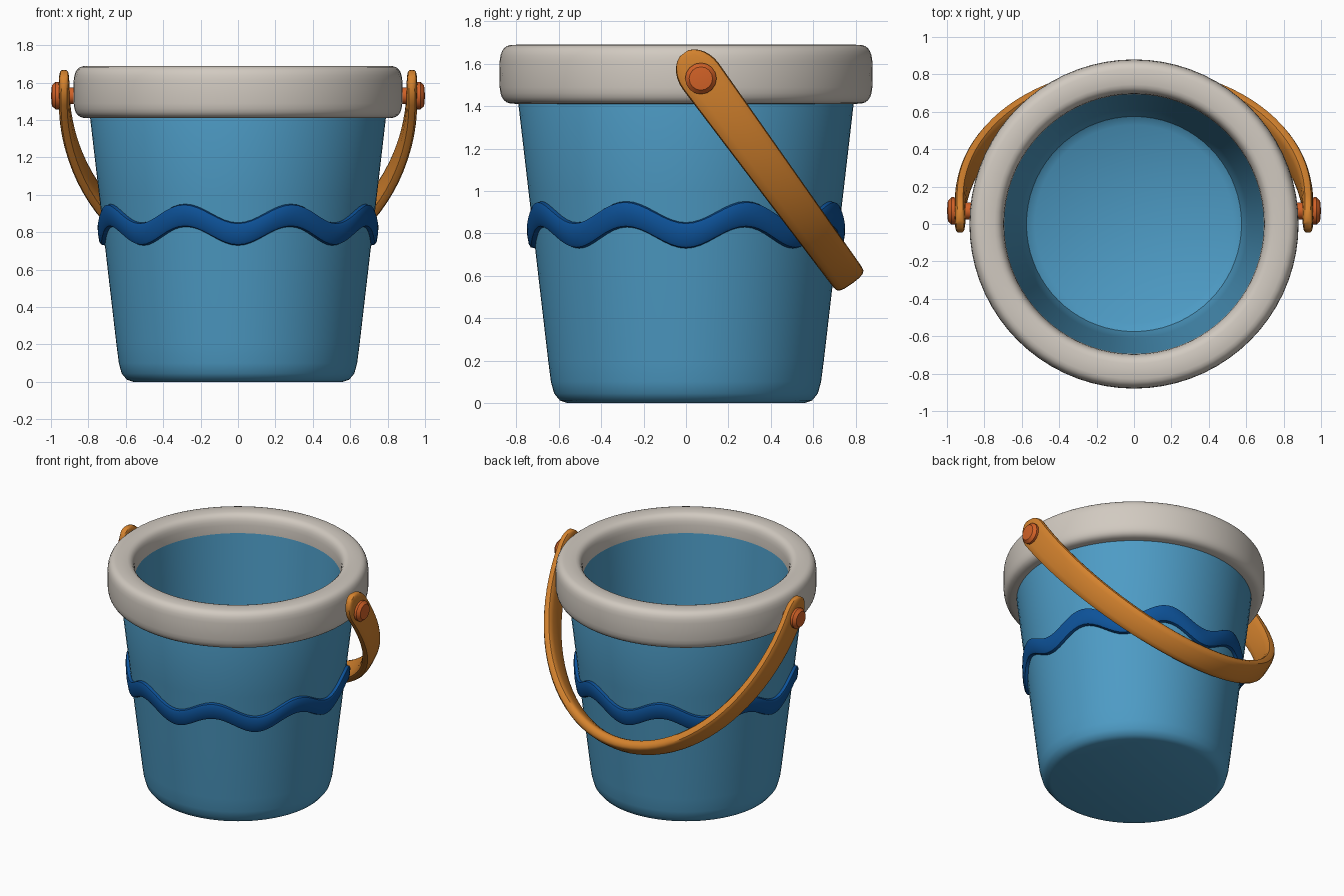
import bpy
import bmesh
from math import sin, cos, pi, radians, sqrt, copysign
from mathutils import Vector, Matrix

cube = bpy.data.objects.get("Cube")
if cube:
    bpy.data.objects.remove(cube)


def material(name, rgb):
    m = bpy.data.materials.new(name)
    m.use_nodes = True
    m.diffuse_color = (*rgb, 1)
    bsdf = m.node_tree.nodes["Principled BSDF"]
    bsdf.inputs["Base Color"].default_value = (*rgb, 1)
    bsdf.inputs["Roughness"].default_value = 0.6
    return m


sky_blue = material("sky blue", (0.075, 0.33, 0.56))
deep_blue = material("deep blue", (0.004, 0.085, 0.32))
off_white = material("off white", (0.64, 0.59, 0.53))
orange = material("orange", (0.66, 0.225, 0.027))
red_orange = material("red orange", (0.64, 0.12, 0.02))


def loft(name, rings, mat, close_rings=False, close_section=True, caps=False):
    """Skin a list of cross-sections into one smooth mesh."""
    bm = bmesh.new()
    rows = [[bm.verts.new(p) for p in ring] for ring in rings]
    n, k = len(rows), len(rows[0])
    for i in range(n if close_rings else n - 1):
        for j in range(k if close_section else k - 1):
            a, b = rows[i], rows[(i + 1) % n]
            bm.faces.new((a[j], a[(j + 1) % k], b[(j + 1) % k], b[j]))
    if caps:
        bm.faces.new(rows[0])
        bm.faces.new(rows[-1])
    bmesh.ops.remove_doubles(bm, verts=bm.verts, dist=0.0001)
    bmesh.ops.recalc_face_normals(bm, faces=bm.faces)
    mesh = bpy.data.meshes.new(name)
    bm.to_mesh(mesh)
    bm.free()
    mesh.materials.append(mat)
    obj = bpy.data.objects.new(name, mesh)
    bpy.context.collection.objects.link(obj)
    bpy.context.view_layer.objects.active = obj
    obj.select_set(True)
    bpy.ops.object.shade_smooth_by_angle(angle=radians(40))
    obj.select_set(False)
    return obj


def lathe(name, profile, mat, steps=72, closed=False):
    rings = [[(r * cos(a), r * sin(a), z) for r, z in profile]
             for a in (2 * pi * i / steps for i in range(steps))]
    return loft(name, rings, mat, close_rings=True, close_section=closed)


def rounded_section(w, h, power, count):
    """Points of a rounded rectangle with half sizes w and h."""
    pts = []
    for i in range(count):
        a = 2 * pi * i / count
        c, s = cos(a), sin(a)
        pts.append((w * copysign(abs(c) ** power, c), h * copysign(abs(s) ** power, s)))
    return pts


def wall_radius(z):
    return 0.627 + 0.116 * z


# Bucket: outside wall, top edge, inside wall and floor
lathe("bucket", [
    (0, 0), (0.56, 0), (0.595, 0.012), (0.622, 0.045), (0.637, 0.1), (0.65, 0.2),
    (wall_radius(0.6), 0.6), (wall_radius(1.0), 1.0), (wall_radius(1.5), 1.5),
    (0.77, 1.63), (0.70, 1.63), (0.69, 1.5), (0.655, 1.0), (0.61, 0.4),
    (0.595, 0.2), (0.575, 0.13), (0.53, 0.1), (0, 0.1)], sky_blue)

# Thick rounded rim
lathe("rim", [(0.787 + x, 1.55 + z) for x, z in rounded_section(0.093, 0.14, 0.55, 28)],
      off_white, closed=True)

# Wavy band around the wall
rings = []
for i in range(128):
    a = 2 * pi * i / 128
    mid = 0.84 - 0.05 * cos(8 * a)
    ring = []
    for x, z in rounded_section(0.03, 0.061, 0.6, 12):
        r = wall_radius(mid + z) + x
        ring.append((r * cos(a), r * sin(a), mid + z))
    rings.append(ring)
loft("wavy_band", rings, deep_blue, close_rings=True)

# Handle: half ellipse in a tilted plane, with rounded ends past the pivots
pivot = Vector((0, 0.07, 1.54))
down = Vector((0, 0.59, -0.807)).normalized()
across = Vector((0, -down.z, down.y))
side = Vector((1, 0, 0))
path = []
for i in range(7):
    d = 0.135 * cos(pi / 2 * i / 7)
    path.append((side * 0.93 - down * d, side, sqrt(max(1 - (d / 0.138) ** 2, 0.01))))
for i in range(49):
    t = pi * i / 48
    out = (side * cos(t) / 0.93 + down * sin(t) / 1.17).normalized()
    path.append((side * 0.93 * cos(t) + down * 1.17 * sin(t), out, 1))
path += [(Vector((-p.x, p.y, p.z)), -out, s) for p, out, s in reversed(path[:7])]

rings = []
for p, out, size in path:
    depth = max(p.dot(down), 0) / 1.17
    half_width = (0.105 - 0.022 * depth) * size
    half_thick = (0.03 + 0.01 * depth) * (0.6 + 0.4 * size)
    rings.append([pivot + p + across * u + out * v
                  for u, v in rounded_section(half_width, half_thick, 0.65, 16)])
loft("handle", rings, orange, caps=True)

# Pivot pins with domed heads
for name, s in (("left_pin", 1), ("right_pin", -1)):
    pin = lathe(name, [(0, 0.84), (0.045, 0.84), (0.045, 0.945), (0.072, 0.95),
                       (0.074, 0.975), (0.055, 0.995), (0, 1.0)], red_orange, steps=16)
    pin.data.transform(Matrix.Translation((0, 0.07, 1.53)) @ Matrix.Rotation(s * pi / 2, 4, 'Y'))
